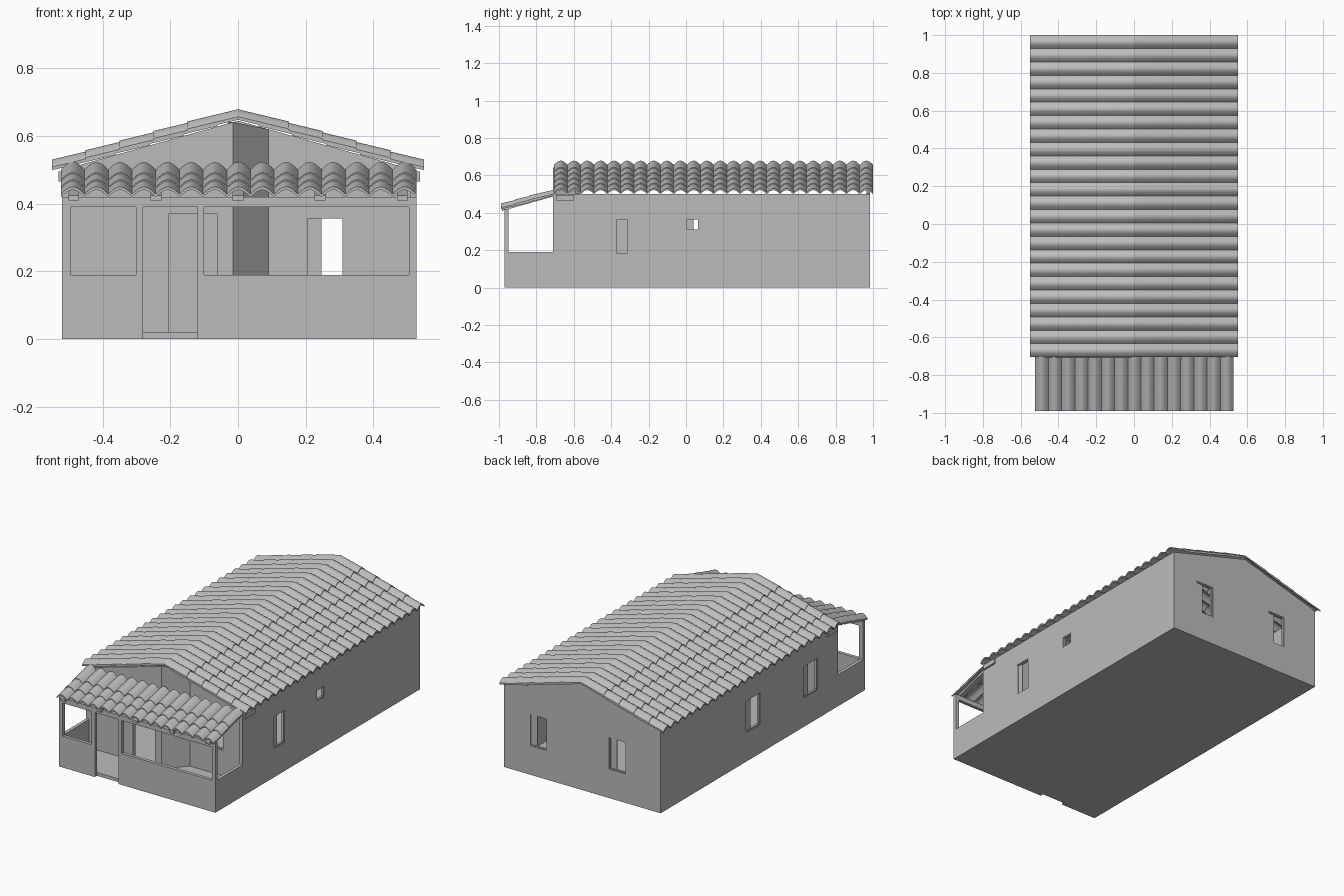
import bpy
import bmesh
from math import sin, pi
from mathutils import Matrix, Vector
from mathutils.geometry import tessellate_polygon

cube = bpy.data.objects.get("Cube")
if cube:
    bpy.data.objects.remove(cube, do_unlink=True)

grey = bpy.data.materials.new("plain_grey")
grey.use_nodes = True
grey.diffuse_color = (0.5, 0.5, 0.5, 1)
grey.node_tree.nodes["Principled BSDF"].inputs["Base Color"].default_value = (0.5, 0.5, 0.5, 1)

LEFT, RIGHT, FRONT, PORCH, BACK = 0.528, -0.52, -0.71, -0.97, 0.985
T = 0.02            # wall thickness
EAVE = 0.50


def finish(name, bm, matrix=Matrix(), smooth=False):
    bmesh.ops.recalc_face_normals(bm, faces=bm.faces)
    mesh = bpy.data.meshes.new(name)
    bm.to_mesh(mesh)
    bm.free()
    obj = bpy.data.objects.new(name, mesh)
    obj.matrix_world = matrix
    mesh.materials.append(grey)
    bpy.context.collection.objects.link(obj)
    if smooth:
        bpy.ops.object.select_all(action="DESELECT")
        obj.select_set(True)
        bpy.context.view_layer.objects.active = obj
        bpy.ops.object.shade_smooth_by_angle()
    return obj


def rect(s0, s1, z0, z1):
    return [(s0, z0), (s1, z0), (s1, z1), (s0, z1)]


def panel(name, matrix, outline, holes=(), depth=T, start=0.0):
    """Flat outline with holes, drawn in (along, up), extruded inward."""
    loops = [[Vector((s, z, 0)) for s, z in loop] for loop in [outline, *holes]]
    bm = bmesh.new()
    verts = [bm.verts.new((p.x, start, p.y)) for loop in loops for p in loop]
    for tri in tessellate_polygon(loops):
        bm.faces.new([verts[i] for i in tri])
    bmesh.ops.recalc_face_normals(bm, faces=bm.faces)
    new = bmesh.ops.extrude_face_region(bm, geom=bm.faces[:])["geom"]
    moved = [g for g in new if isinstance(g, bmesh.types.BMVert)]
    bmesh.ops.translate(bm, verts=moved, vec=(0, depth, 0))
    return finish(name, bm, matrix)


def placed(a, b):
    """Frame at plan point a, running toward b, with inward on the left."""
    d = Vector((b[0] - a[0], b[1] - a[1], 0)).normalized()
    m = Matrix(((d.x, -d.y, 0, a[0]), (d.y, d.x, 0, a[1]), (0, 0, 1, 0), (0, 0, 0, 1)))
    return m, (Vector(b) - Vector(a)).length


def wall(name, a, b, tops, windows=(), doors=()):
    m, length = placed(a, b)
    crown = [(s * length, z) for s, z in reversed(tops)]
    holes = [rect(*w) for w in [*windows, *doors]]
    panel(name, m, [(0, 0), (length, 0)] + crown, holes)
    # each window gets a thin frame and one narrow sash
    for i, (s0, s1, z0, z1) in enumerate(windows):
        f = 0.006
        panel(f"{name}_window_frame_{i}", m, rect(s0, s1, z0, z1),
              [rect(s0 + f, s1 - f, z0 + f, z1 - f)], 0.014, 0.003)
        if s1 - s0 > 0.08:
            panel(f"{name}_window_sash_{i}", m,
                  rect(s0 + f, s0 + (s1 - s0) * 0.4, z0 + f, z1 - f), (), 0.006, 0.008)


def box(name, lo, hi):
    bm = bmesh.new()
    bmesh.ops.create_cube(bm, size=1)
    for v in bm.verts:
        v.co = [l + (h - l) * (c + 0.5) for l, h, c in zip(lo, hi, v.co)]
    return finish(name, bm)


def gable(x):
    return 0.645 - 0.279 * abs(x)


# main house walls
SILL, HEAD = 0.175, 0.37
flat = [(0, EAVE), (1, EAVE)]
wall("left_wall", (LEFT, FRONT), (LEFT, BACK), flat,
     [(0.30, 0.40, SILL, HEAD), (0.71, 0.78, 0.305, HEAD)])
wall("right_wall", (RIGHT, BACK), (RIGHT, FRONT), flat,
     [(0.815, 0.95, SILL, HEAD), (1.365, 1.5, SILL, HEAD)])
x0, x1 = RIGHT + T, LEFT - T
ridge_at = x1 / (x1 - x0)
wall("back_wall", (x1, BACK), (x0, BACK),
     [(0, gable(x1)), (ridge_at, gable(0)), (1, gable(x0))],
     [(0.148, 0.268, SILL, HEAD), (0.683, 0.798, SILL, HEAD)])

# front wall: forward part with door, slanted part, recessed part with window
BEND, INNER, RECESS = -0.015, 0.09, -0.59
wall("front_wall", (x0, FRONT), (BEND, FRONT), [(0, gable(x0)), (1, gable(BEND))],
     doors=[(-0.205 - x0, -0.06 - x0, T, HEAD)])
wall("slanted_wall", (BEND, FRONT), (INNER, RECESS), [(0, gable(BEND)), (1, gable(INNER))])
wall("recessed_wall", (INNER, RECESS), (x1, RECESS), [(0, gable(INNER)), (1, gable(x1))],
     [(0.11, 0.225, SILL, 0.362)])

# floor
box("floor", (x0, PORCH + T, 0), (x1, BACK - T, T))

# porch front with open bays and a doorway down to the ground
m, _ = placed((0, PORCH), (1, PORCH))
D0, D1, BEAM, TOP, RAIL = -0.28, -0.12, 0.39, 0.42, 0.19
panel("porch_front", m,
      [(RIGHT, 0), (D0, 0), (D0, BEAM), (D1, BEAM), (D1, 0), (LEFT, 0), (LEFT, TOP), (RIGHT, TOP)],
      [rect(-0.495, -0.302, RAIL, BEAM), rect(-0.10, 0.505, RAIL, BEAM)])
for side, xa in (("right", RIGHT), ("left", LEFT - T)):
    box(f"porch_{side}_half_wall", (xa, PORCH + T, 0), (xa + T, FRONT, RAIL))

# porch rafters, and the beam ends under the main eaves
for i in range(5):
    x = -0.485 + i * 0.2425
    r = box(f"porch_rafter_{i}", (x - 0.016, -0.985, 0.41), (x + 0.016, FRONT, 0.424))
    for v in r.data.vertices:
        v.co.z += (v.co.y + 0.985) * 0.28
for side, xa in (("right", RIGHT - 0.01), ("left", LEFT)):
    box(f"{side}_eave_beam_end", (xa, -0.695, 0.465), (xa + 0.01, -0.6, 0.495))


def tile_course(name, matrix, count, width, low, high, crest, slope):
    """One row of rounded tiles; local x runs along the eave, y up the slope."""
    steps, rise, thick = 8, 0.022, 0.009
    bm = bmesh.new()
    rows = []
    for k in range(count * steps + 1):
        x = k * width / steps
        z = crest - rise + rise * sin(pi * (k % steps) / steps)
        up = (high - low) * slope
        rows.append([bm.verts.new(p) for p in (
            (x, low, z), (x, high, z + up), (x, high, z + up - thick), (x, low, z - thick))])
    for a, b in zip(rows, rows[1:]):
        for j in range(4):
            bm.faces.new((a[j], a[j - 1], b[j - 1], b[j]))
    bm.faces.new(rows[0])
    bm.faces.new(rows[-1])
    finish(name, bm, matrix, smooth=True)


# main roof: five overlapping courses on each slope
HALF = 0.55
Y0, Y1, COUNT = -0.705, 1.0, 24
for side, sign in (("left", 1), ("right", -1)):
    m = Matrix(((0, -sign, 0, sign * HALF), (sign, 0, 0, Y0 if sign > 0 else Y1),
                (0, 0, 1, 0), (0, 0, 0, 1)))
    for i in range(5):
        low = i * 0.1
        tile_course(f"{side}_roof_tiles_{i}", m, COUNT, (Y1 - Y0) / COUNT,
                    low, min(low + 0.19, HALF) if i < 4 else HALF, 0.53 + low * 0.282, 0.24)

# porch roof: three overlapping courses
m = Matrix.Translation((-0.523, -0.99, 0))
for i in range(3):
    low = i * 0.075
    tile_course(f"porch_roof_tiles_{i}", m, 15, 0.07, low, min(low + 0.15, 0.285),
                0.45 + low * 0.28, 0.23)
